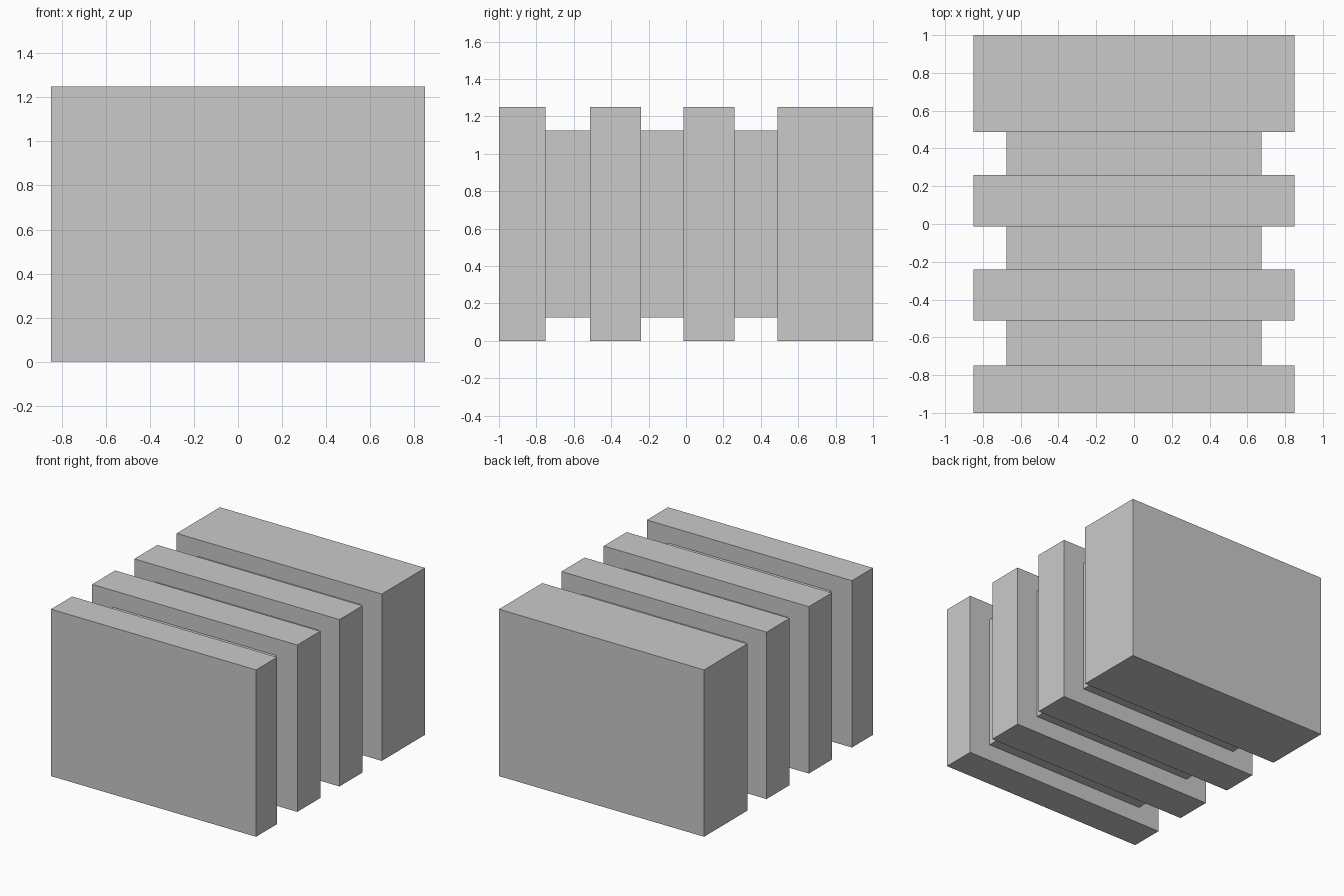
import bpy
import bmesh
from mathutils import Matrix, Vector

cube = bpy.data.objects.get("Cube")
if cube:
    bpy.data.objects.remove(cube, do_unlink=True)

HEIGHT = 1.25

# Single matte grey
grey = bpy.data.materials.new("light_grey")
grey.use_nodes = True
colour = (0.59, 0.59, 0.59, 1)
grey.diffuse_color = colour
grey.node_tree.nodes["Principled BSDF"].inputs["Base Color"].default_value = colour


def add_slab(name, width, height, y_front, y_back):
    """Box centred on x and on the model's mid height, spanning a range of y."""
    bm = bmesh.new()
    size = Vector((width, y_back - y_front, height))
    bmesh.ops.create_cube(bm, size=1, matrix=Matrix.Diagonal(size).to_4x4())
    mesh = bpy.data.meshes.new(name)
    bm.to_mesh(mesh)
    bm.free()
    mesh.materials.append(grey)
    obj = bpy.data.objects.new(name, mesh)
    obj.location = (0, (y_front + y_back) / 2, HEIGHT / 2)
    bpy.context.collection.objects.link(obj)
    return obj


# Large plates, front to back
plates = [
    ("front_plate", -1.0, -0.75),
    ("front_middle_plate", -0.512, -0.24),
    ("rear_middle_plate", -0.013, 0.26),
    ("back_block", 0.488, 1.0),
]
for name, y_front, y_back in plates:
    add_slab(name, 1.7, HEIGHT, y_front, y_back)

# Smaller recessed cores filling the gaps between plates
for i, (a, b) in enumerate(zip(plates, plates[1:]), 1):
    add_slab(f"recessed_core_{i}", 1.35, 1.0, a[2], b[1])
